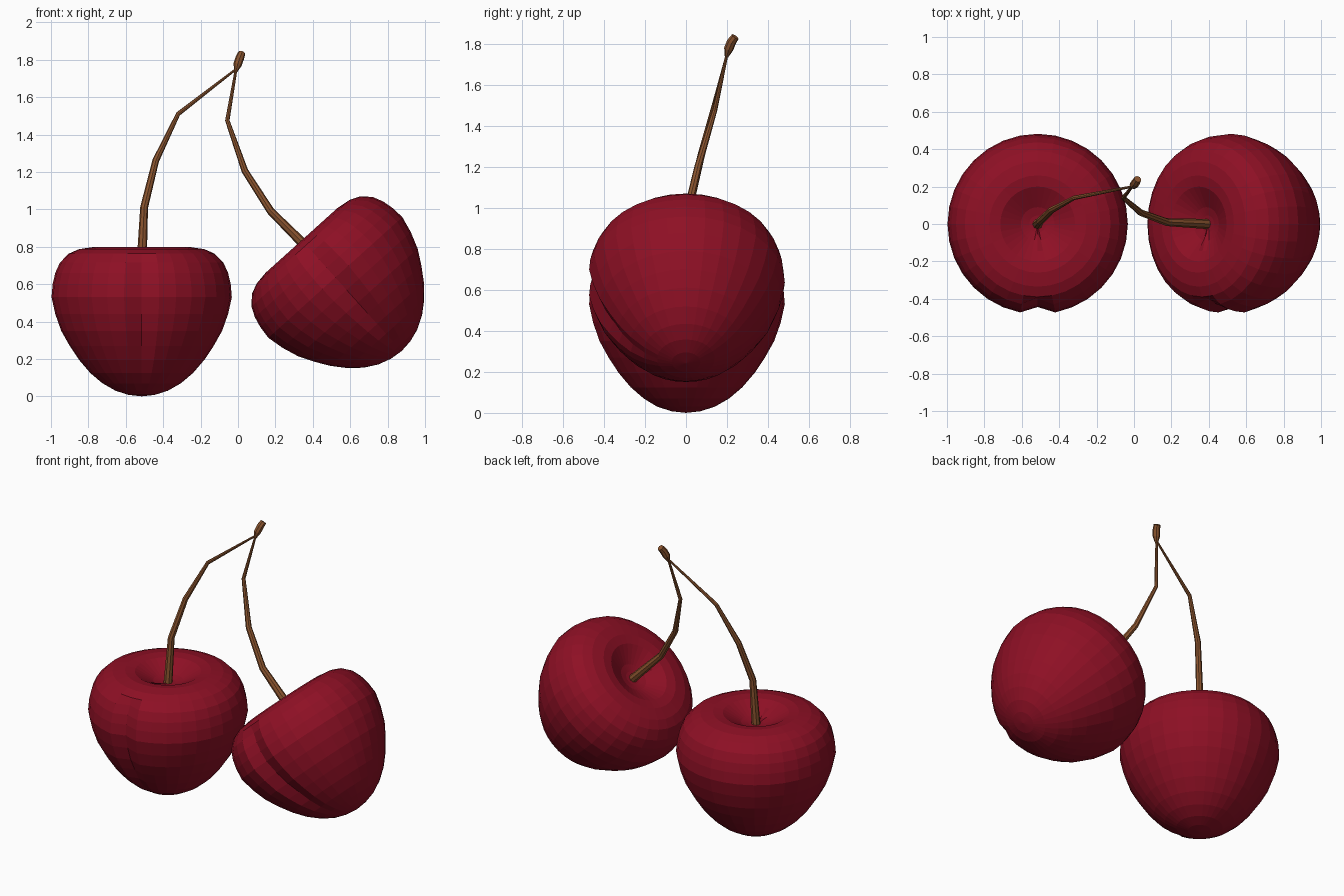
import bpy, bmesh, math
from mathutils import Vector, Matrix

if "Cube" in bpy.data.objects:
    bpy.data.objects.remove(bpy.data.objects["Cube"])


def material(name, rgb):
    m = bpy.data.materials.new(name)
    m.diffuse_color = (*rgb, 1)
    m.use_nodes = True
    m.node_tree.nodes["Principled BSDF"].inputs["Base Color"].default_value = m.diffuse_color
    return m


RED = material("cherry red", (0.27, 0.005, 0.018))
BROWN = material("stem brown", (0.26, 0.09, 0.028))


def finish(bm, name, mat):
    bmesh.ops.recalc_face_normals(bm, faces=bm.faces)
    mesh = bpy.data.meshes.new(name)
    bm.to_mesh(mesh)
    bm.free()
    mesh.materials.append(mat)
    ob = bpy.data.objects.new(name, mesh)
    bpy.context.collection.objects.link(ob)
    return ob


def skin(bm, rings, start, end):
    """Join rings of vertices with quads and close the ends to points."""
    n = len(rings[0])
    for a, b in zip(rings, rings[1:]):
        for i in range(n):
            j = (i + 1) % n
            bm.faces.new((a[i], a[j], b[j], b[i]))
    for ring, point in ((rings[0], start), (rings[-1], end)):
        tip = bm.verts.new(point)
        for i in range(n):
            bm.faces.new((ring[i], ring[(i + 1) % n], tip))


# Cherry profile (radius, height), from the base up and into the stem dimple
PROFILE = [(0.07, 0.008), (0.14, 0.03), (0.21, 0.07), (0.275, 0.125),
           (0.335, 0.195), (0.385, 0.27), (0.43, 0.35), (0.462, 0.44),
           (0.482, 0.53), (0.476, 0.60), (0.462, 0.66), (0.437, 0.715),
           (0.39, 0.763), (0.335, 0.787), (0.26, 0.798), (0.20, 0.79),
           (0.145, 0.76), (0.09, 0.73), (0.045, 0.718)]
SIDES = 32


def cherry(name, base, tilt):
    bm = bmesh.new()
    rings = []
    for r, z in PROFILE:
        ring = []
        for i in range(SIDES):
            a = 2 * math.pi * i / SIDES - math.pi / 2
            rad = r
            if i == 0 and 0.06 < z < 0.74:      # front crease
                rad -= 0.038 * min(1, z / 0.3)
            ring.append(bm.verts.new((rad * math.cos(a), rad * math.sin(a), z)))
        rings.append(ring)
    skin(bm, rings, (0, 0, 0), (0, 0, 0.715))
    bm.transform(Matrix.Translation(base) @ Matrix.Rotation(-tilt, 4, 'Y'))
    finish(bm, name, RED)


def tube(name, path, sides=8):
    """Tapered tube through (x, y, z, radius) points."""
    bm = bmesh.new()
    pts = [Vector(p[:3]) for p in path]
    rings = []
    for k, p in enumerate(pts):
        d = (pts[min(k + 1, len(pts) - 1)] - pts[max(k - 1, 0)]).normalized()
        u = Vector((0, 1, 0)).cross(d).normalized()
        v = d.cross(u)
        angles = [2 * math.pi * i / sides for i in range(sides)]
        rings.append([bm.verts.new(p + path[k][3] * (u * math.cos(a) + v * math.sin(a)))
                      for a in angles])
    skin(bm, rings, pts[0], pts[-1])
    finish(bm, name, BROWN)


# Fruit
cherry("left_cherry", (-0.515, 0, 0), 0)
cherry("right_cherry", (0.875, 0, 0.242), math.radians(42))

# Stems, thick at the fruit and thin at the join
tube("left_stem", [(-0.515, 0, 0.715, 0.027), (-0.502, 0.015, 1.01, 0.021),
                   (-0.44, 0.075, 1.26, 0.018), (-0.32, 0.14, 1.51, 0.012),
                   (-0.01, 0.2, 1.75, 0.006)])
tube("right_stem", [(0.39, 0, 0.775, 0.027), (0.175, 0.01, 0.99, 0.021),
                    (0.037, 0.06, 1.205, 0.018), (-0.057, 0.14, 1.475, 0.012),
                    (-0.01, 0.2, 1.75, 0.007)])

# Knob where the stems meet
tube("stem_knob", [(-0.012, 0.197, 1.735, 0.008), (-0.002, 0.208, 1.775, 0.023),
                   (0.01, 0.222, 1.81, 0.023), (0.02, 0.24, 1.835, 0.02)])
